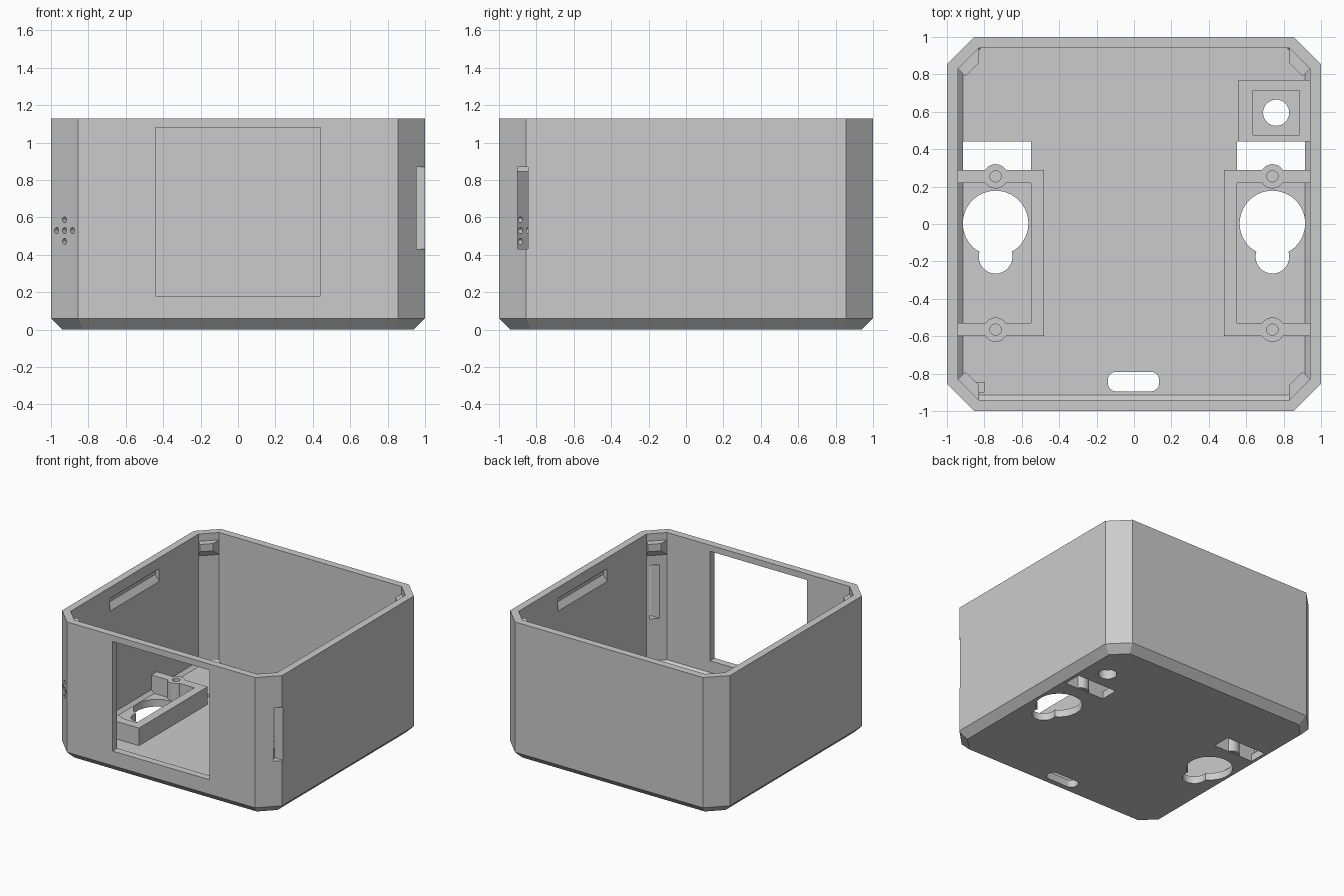
import bpy, bmesh
from math import cos, sin, pi, sqrt

cube = bpy.data.objects.get("Cube")
if cube:
    bpy.data.objects.remove(cube, do_unlink=True)

grey = bpy.data.materials.new("plain_grey")
grey.use_nodes = True
grey.diffuse_color = (0.6, 0.6, 0.6, 1)
grey.node_tree.nodes["Principled BSDF"].inputs["Base Color"].default_value = (0.6, 0.6, 0.6, 1)


def loft(name, rings):
    """Closed solid through rings of equal point count."""
    bm = bmesh.new()
    rows = [[bm.verts.new(p) for p in ring] for ring in rings]
    n = len(rows[0])
    for a, b in zip(rows, rows[1:]):
        for i in range(n):
            j = (i + 1) % n
            bm.faces.new((a[i], a[j], b[j], b[i]))
    bm.faces.new(rows[0][::-1])
    bm.faces.new(rows[-1])
    bmesh.ops.recalc_face_normals(bm, faces=bm.faces)
    mesh = bpy.data.meshes.new(name)
    bm.to_mesh(mesh)
    bm.free()
    mesh.materials.append(grey)
    obj = bpy.data.objects.new(name, mesh)
    bpy.context.collection.objects.link(obj)
    return obj


def prism(name, pts, z0, z1):
    return loft(name, [[(x, y, z) for x, y in pts] for z in (z0, z1)])


def box(name, x0, x1, y0, y1, z0, z1):
    return prism(name, [(x0, y0), (x1, y0), (x1, y1), (x0, y1)], z0, z1)


def arc(cx, cy, r, a0, a1, n):
    return [(cx + r * cos(a0 + (a1 - a0) * i / n), cy + r * sin(a0 + (a1 - a0) * i / n))
            for i in range(n + 1)]


def circle(cx, cy, r, n=32):
    return arc(cx, cy, r, 0, 2 * pi, n)[:-1]


def combine(obj, other, operation="DIFFERENCE"):
    other.hide_render = True
    mod = obj.modifiers.new("cut", "BOOLEAN")
    mod.operation = operation
    mod.solver = "EXACT"
    mod.object = other
    bpy.context.view_layer.objects.active = obj
    bpy.ops.object.modifier_apply(modifier=mod.name)
    bpy.data.objects.remove(other, do_unlink=True)


def octagon(a, c, z, back=None):
    pts = [(a, -c), (a, c), (c, a), (-c, a), (-a, c), (-a, -c), (-c, -a), (c, -a)]
    return [(x, min(y, back) if back and y == a else (back if back and y > c else y), z)
            for x, y in pts]


# Case: chamfered-corner shell, open at the top
OUT, IN = (1, 0.855), (0.94, 0.83)
case = loft("case", [octagon(*IN, 0), octagon(*OUT, 0.06), octagon(*OUT, 1.13)])
floor_ring = octagon(0.915, 0.82, 0.06)
floor_ring = [(x, 0.94 if y > 0.9 else y, z) for x, y, z in floor_ring]
combine(case, loft("cavity", [floor_ring, octagon(*IN, 0.085), octagon(*IN, 1.3)]))

# Front window and corner slot
combine(case, box("window_cut", -0.44, 0.44, -1.1, -0.85, 0.18, 1.08))
combine(case, box("slot_cut", 0.82, 1.1, -0.9, -0.845, 0.43, 0.87))

# Cross of vent holes in the opposite front corner
d = 1 / sqrt(2)
for u, v in [(0, 0), (0.06, 0), (-0.06, 0), (0, 0.058), (0, -0.058)]:
    rings = []
    for depth in (-0.1, 0.1):
        rings.append([(-0.91 + (depth + 0) * d + (u + p) * d,
                       -0.91 + depth * d - (u + p) * d, 0.53 + v + q)
                      for p, q in circle(0, 0, 0.016, 16)])
    combine(case, loft("vent_cut", rings))

for s in (-1, 1):
    # Snap groove inside each side wall
    combine(case, loft("groove_cut", [
        [(s * 0.92, y, 0.935), (s * 0.94, y, 0.935), (s * 0.975, y, 0.985),
         (s * 0.975, y, 1.01), (s * 0.94, y, 1.04), (s * 0.92, y, 1.04)]
        for y in (-0.32, 0.32)]))
    # Keyhole and rectangular opening in the floor
    key = arc(0, 0.003, 0.175, -0.3 * pi, 1.3 * pi, 40) + arc(0, -0.175, 0.09, 0.9 * pi, 2.1 * pi, 20)
    combine(case, prism("keyhole_cut", [(s * 0.74 + x, y) for x, y in key], -0.1, 0.2))
    xa, xb = sorted((s * 0.55, s * 0.914))
    combine(case, box("opening_cut", xa, xb, 0.29, 0.44, -0.1, 0.075))

# Rounded cable slot and round socket hole in the floor
r = 0.045
cable = []
for k, (cx, cy) in enumerate([(0.09, -0.835), (-0.095, -0.835), (-0.095, -0.85), (0.09, -0.85)]):
    cable += arc(cx, cy, r, k * pi / 2, (k + 1) * pi / 2, 6)
combine(case, prism("cable_cut", cable, -0.1, 0.2))
combine(case, prism("socket_cut", circle(0.76, 0.595, 0.07), -0.1, 0.2))
parts = [case]

# Mounting rails with screw bosses around the keyholes
for s, side in ((-1, "right"), (1, "left")):
    outline = [(0.945, -0.6), (0.48, -0.6), (0.48, 0.29), (0.945, 0.29),
               (0.945, 0.22), (0.55, 0.22), (0.55, -0.53), (0.945, -0.53)]
    rail = prism(side + "_rail", [(s * x, y) for x, y in outline], 0.05, 0.205)
    for y in (-0.565, 0.255):
        combine(rail, prism("boss", circle(s * 0.74, y, 0.065), 0.004, 0.205), "UNION")
        combine(rail, prism("screw_cut", circle(s * 0.74, y, 0.03, 20), 0.08, 0.3))
    parts.append(rail)

# Socket housing with square pocket
housing = box("socket_housing", 0.56, 0.945, 0.44, 0.77, 0.05, 0.15)
combine(housing, box("pocket_cut", 0.635, 0.885, 0.475, 0.715, 0.075, 0.3))
combine(housing, prism("hole_cut", circle(0.76, 0.595, 0.07), 0, 0.3))
parts.append(housing)

# Corner lugs under the rim, with sloped undersides
for sx in (-1, 1):
    for sy in (-1, 1):
        top = [(0.95, 0.84), (0.94, 0.83), (0.9, 0.79), (0.83, 0.86), (0.83, 0.94), (0.84, 0.95)]
        low = [(0.95, 0.84), (0.945, 0.835), (0.94, 0.83), (0.83, 0.94), (0.835, 0.945), (0.84, 0.95)]
        lug = loft("corner_lug", [[(sx * x, sy * y, z) for x, y in ring]
                                  for ring, z in ((low, 0.95), (top, 1.01), (top, 1.07))])
        parts.append(lug)

# Small stop beside the vents
parts.append(box("vent_stop", -0.89, -0.8, -0.9, -0.845, 0.845, 0.87))

bpy.ops.object.select_all(action="DESELECT")
for obj in parts:
    obj.select_set(True)
bpy.context.view_layer.objects.active = case
bpy.ops.object.shade_smooth_by_angle(angle=0.5)
